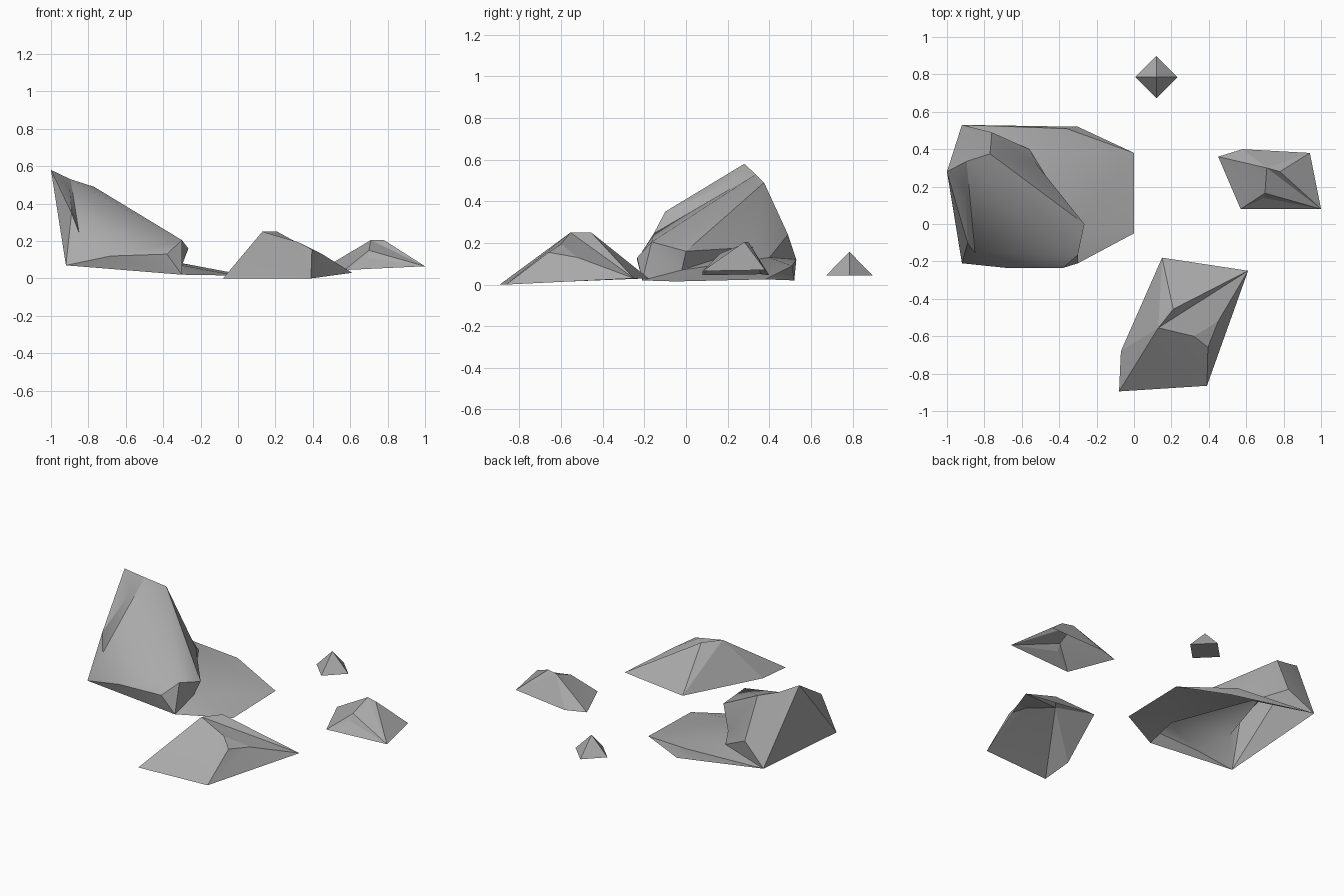
import bpy
import bmesh
import math

if "Cube" in bpy.data.objects:
    bpy.data.objects.remove(bpy.data.objects["Cube"], do_unlink=True)

stone = bpy.data.materials.new("grey_stone")
stone.use_nodes = True
stone.diffuse_color = (0.4, 0.4, 0.4, 1)
bsdf = stone.node_tree.nodes["Principled BSDF"]
bsdf.inputs["Base Color"].default_value = stone.diffuse_color
bsdf.inputs["Roughness"].default_value = 0.9


def build_rock(name, angle, corners, *sides):
    """Make an open-bottomed rock shell; each side lists its facets by corner name."""
    bm = bmesh.new()
    verts = {key: bm.verts.new(co) for key, co in corners.items()}
    for side in sides:
        for facet in side.split(","):
            bm.faces.new([verts[key] for key in facet.split()])
    bmesh.ops.triangulate(bm, faces=[f for f in bm.faces if len(f.verts) > 3])
    bmesh.ops.recalc_face_normals(bm, faces=bm.faces[:])
    mesh = bpy.data.meshes.new(name)
    bm.to_mesh(mesh)
    bm.free()
    mesh.materials.append(stone)
    rock = bpy.data.objects.new(name, mesh)
    bpy.context.collection.objects.link(rock)
    bpy.ops.object.select_all(action="DESELECT")
    rock.select_set(True)
    bpy.context.view_layer.objects.active = rock
    bpy.ops.object.shade_smooth_by_angle(angle=math.radians(angle))


# Tall leaning boulder with a flat skirt on its left side
build_rock(
    "main_boulder", 28,
    {
        "base_fr": (-.92, -.21, .07), "base_fl": (-.3, -.21, .02),
        "skirt_f": (0, -.05, .015), "skirt_b": (0, .38, .025),
        "base_bl": (-.3, .52, .02), "back_lip": (-.36, .51, .09),
        "base_br": (-.92, .53, .12),
        "bulge_r": (-.68, -.235, .12), "bulge_l": (-.38, -.235, .13),
        "brow_r": (-.85, -.155, .245), "brow_l": (-.3, -.165, .205),
        "overhang": (-.265, 0, .16), "foot": (-.3, -.02, .07),
        "shoulder": (-.525, .325, .18), "valley": (-.56, .4, .13),
        "ridge": (-.77, .375, .49), "crest": (-.895, .335, .53),
        "peak": (-1, .28, .58), "temple": (-.9, .19, .48),
        "cheek": (-.89, -.1, .35), "back_knob": (-.76, .49, .24),
    },
    # lower front
    "base_fr bulge_r brow_r, base_fr base_fl bulge_l bulge_r",
    "bulge_r bulge_l brow_l brow_r, bulge_l base_fl brow_l",
    # upper front
    "temple cheek brow_r, temple brow_r crest, brow_r brow_l crest",
    "crest brow_l ridge, peak temple crest, peak cheek temple",
    # left flank and overhang
    "ridge brow_l overhang, ridge overhang shoulder",
    "brow_l base_fl foot overhang, overhang foot valley shoulder",
    # skirt
    "base_fl skirt_f foot, skirt_f skirt_b foot, skirt_b valley foot",
    "skirt_b back_lip valley, skirt_b base_bl back_lip",
    # back
    "base_br base_bl back_lip, base_br back_lip valley",
    "base_br valley back_knob, valley shoulder back_knob",
    "shoulder ridge back_knob, ridge crest back_knob",
    "crest base_br back_knob, crest peak base_br",
    # right side
    "peak cheek base_fr, peak base_fr base_br, cheek brow_r base_fr",
)

# Low front rock with a ridge running to the back corner
build_rock(
    "front_rock", 10,
    {
        "fr": (-.08, -.895, 0), "fl": (.39, -.865, 0), "bl": (.61, -.25, .03),
        "br": (.15, -.18, .03), "side": (-.07, -.68, .01),
        "top_f": (.13, -.555, .25), "top_b": (.21, -.455, .25),
        "step": (.32, -.6, .195), "nose": (.395, -.66, .155),
        "flank": (.45, -.52, .13),
    },
    # front and left
    "fr fl nose step top_f, nose fl bl flank, step nose flank",
    # top and back
    "top_f step flank bl, top_f bl top_b, top_b bl br",
    # right
    "top_f top_b br side, side fr top_f",
)

# Small angular rock on the left
build_rock(
    "left_rock", 10,
    {
        "r": (.45, .36, .05), "br": (.58, .4, .045), "bl": (.94, .38, .07),
        "fl": (1, .08, .065), "fr": (.57, .08, .045),
        "top_r": (.71, .3, .205), "top_l": (.78, .28, .205),
        "slope": (.7, .165, .15), "toe": (.695, .14, .11),
    },
    # front
    "r fr toe slope top_r, toe fr fl, slope toe fl, top_r slope fl",
    # left and back
    "top_r fl top_l, top_l fl bl, top_r top_l bl br, r top_r br",
)

# Four-sided pebble at the back
bpy.ops.mesh.primitive_cone_add(vertices=4, radius1=.113, radius2=0, depth=.115,
                                location=(.12, .785, .1))
pebble = bpy.context.object
pebble.name = "back_pebble"
pebble.data.materials.append(stone)
